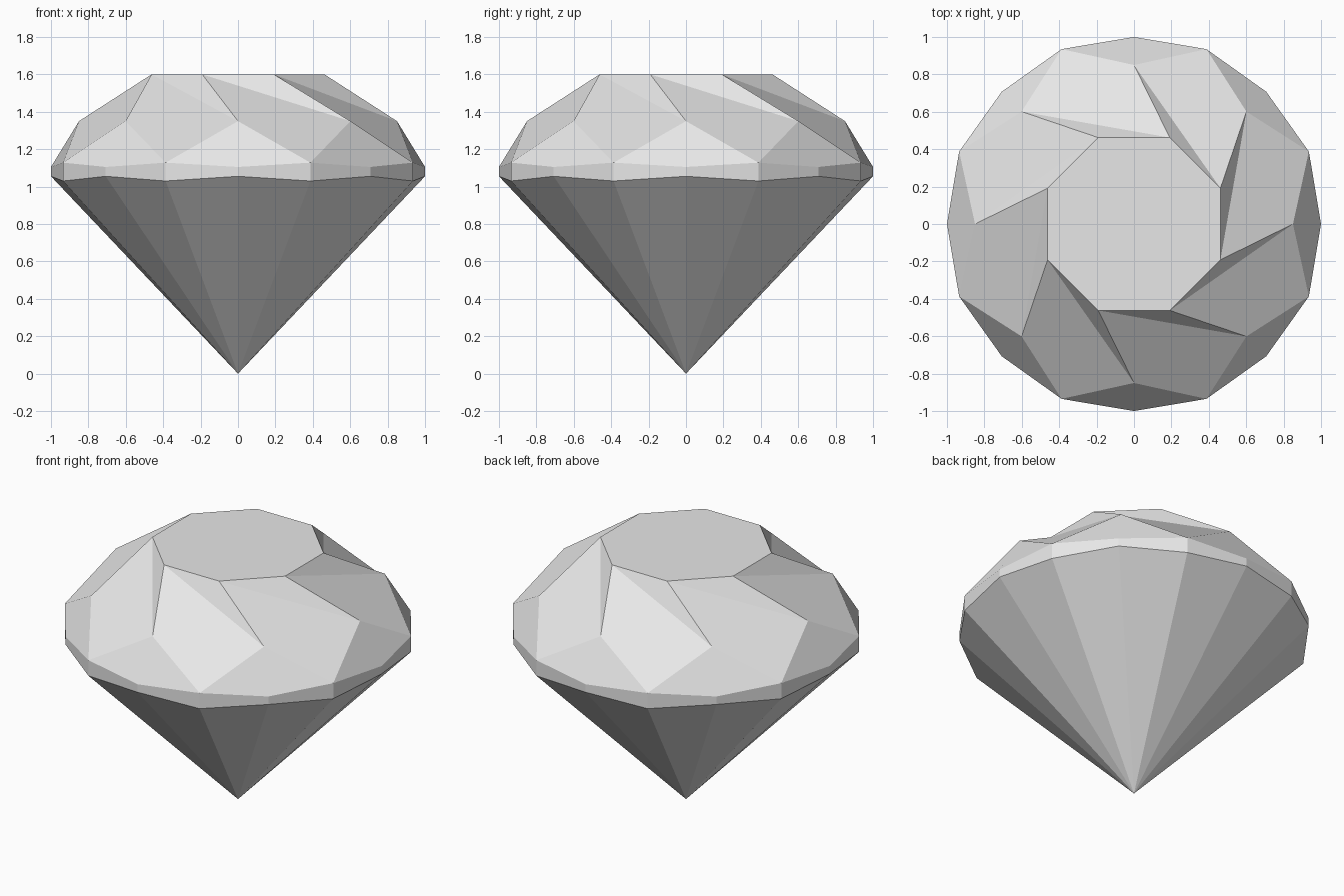
import bpy, bmesh
from math import cos, sin, radians

# Remove the default cube
cube = bpy.data.objects.get("Cube")
if cube:
    bpy.data.objects.remove(cube, do_unlink=True)

# Single pale grey stone colour
stone = bpy.data.materials.new("pale_grey_stone")
stone.use_nodes = True
colour = (0.8, 0.8, 0.8, 1.0)
stone.diffuse_color = colour
stone.node_tree.nodes["Principled BSDF"].inputs["Base Color"].default_value = colour

bm = bmesh.new()


def ring(count, start, radii, heights):
    """Ring of vertices; radii and heights alternate around it."""
    verts = []
    for i in range(count):
        a = radians(start + 360 * i / count)
        r, z = radii[i % len(radii)], heights[i % len(heights)]
        verts.append(bm.verts.new((r * cos(a), r * sin(a), z)))
    return verts


table = ring(8, 22.5, [0.5], [1.6])
crown = ring(8, 0, [0.85], [1.35])
girdle_top = ring(16, 0, [1.0, 1.012], [1.105, 1.128])
girdle_low = ring(16, 0, [1.0, 1.012], [1.055, 1.03])
tip = bm.verts.new((0, 0, 0))

# Flat table on top
bm.faces.new(table)

# Crown facets, with the table turned one step against the crown
for k in range(8):
    n = (k + 1) % 8
    g = 2 * k
    star = (crown[k], table[k - 1], table[k - 2])
    kite = (table[k - 1], crown[k], girdle_top[g + 1], crown[n])
    skirt = (crown[k], girdle_top[g - 1], girdle_top[g], girdle_top[g + 1])
    for facet in (star, kite, skirt):
        bm.faces.new(facet)

# Girdle band and the pavilion running down to the tip
for i in range(16):
    j = (i + 1) % 16
    bm.faces.new((girdle_low[i], girdle_low[j], girdle_top[j], girdle_top[i]))
    bm.faces.new((girdle_low[j], girdle_low[i], tip))

bmesh.ops.recalc_face_normals(bm, faces=bm.faces)
mesh = bpy.data.meshes.new("cut_gem")
bm.to_mesh(mesh)
bm.free()
mesh.materials.append(stone)
gem = bpy.data.objects.new("cut_gem", mesh)
bpy.context.collection.objects.link(gem)
